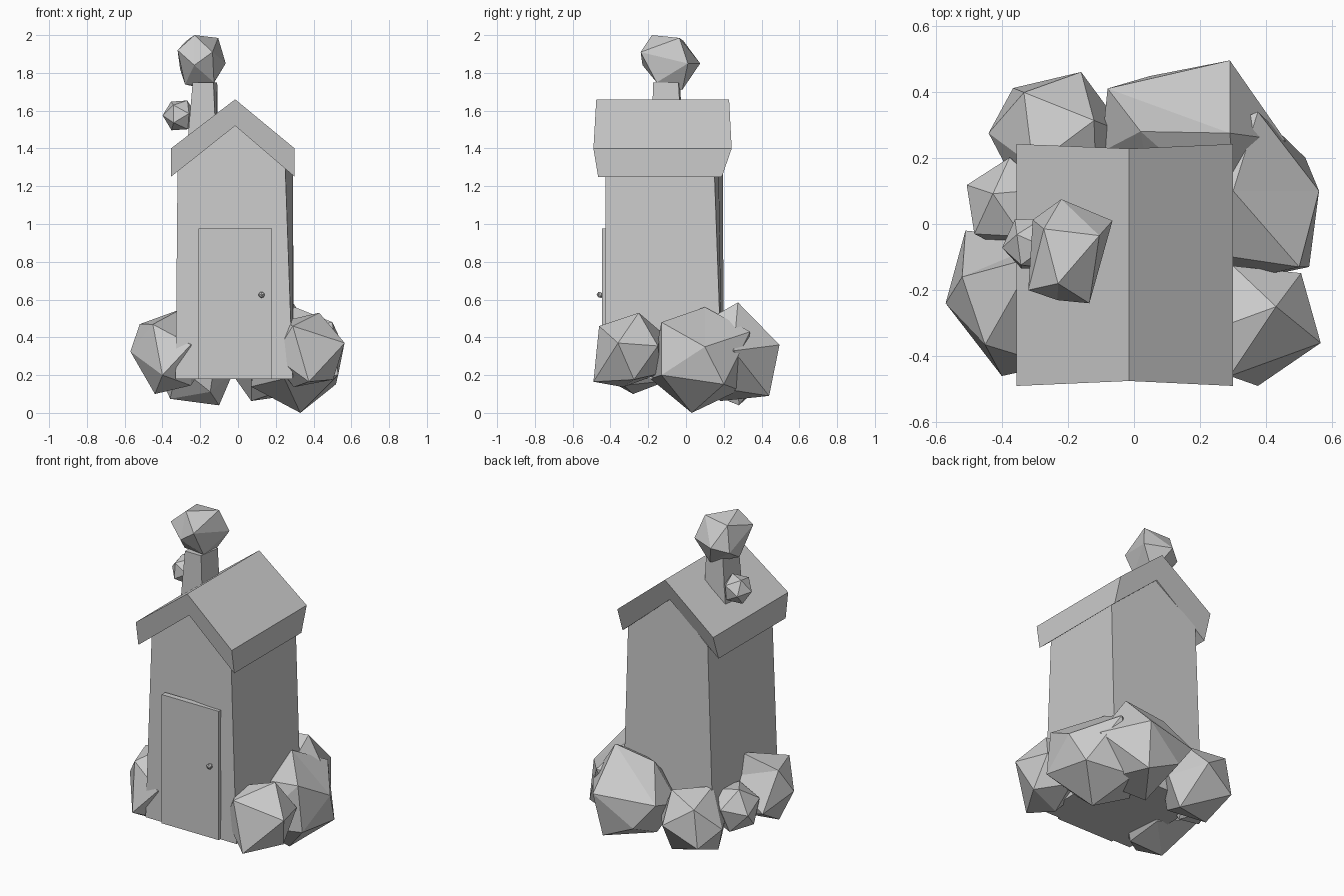
import bpy, bmesh
from mathutils import Vector, Matrix


def finish(name, bm):
    bmesh.ops.recalc_face_normals(bm, faces=bm.faces)
    me = bpy.data.meshes.new(name)
    bm.to_mesh(me)
    bm.free()
    ob = bpy.data.objects.new(name, me)
    bpy.context.collection.objects.link(ob)
    return ob


def loft(name, a, b):
    """Solid between two matching closed outlines."""
    bm = bmesh.new()
    va = [bm.verts.new(p) for p in a]
    vb = [bm.verts.new(p) for p in b]
    n = len(a)
    bm.faces.new(va)
    bm.faces.new(vb[::-1])
    for i in range(n):
        j = (i + 1) % n
        bm.faces.new((va[i], va[j], vb[j], vb[i]))
    return finish(name, bm)


def frame(a, b):
    x = Vector(a).normalized()
    z = x.cross(Vector(b)).normalized()
    return Matrix((x, z.cross(x), z)).transposed()


def blob(name, center, r, d1, d2, pulls=()):
    """Icosahedron with one corner along d1 and a neighbour towards d2;
    the nearest free corner is then pulled to each given point."""
    bm = bmesh.new()
    bmesh.ops.create_icosphere(bm, subdivisions=1, radius=r)
    bm.verts.ensure_lookup_table()
    v = bm.verts[0]
    w = v.link_edges[0].other_vert(v)
    rot = frame(d1, d2) @ frame(v.co, w.co).transposed()
    bm.transform(Matrix.Translation(center) @ rot.to_4x4())
    free = list(bm.verts)
    for p in map(Vector, pulls):
        near = min(free, key=lambda q: (q.co - p).length)
        near.co = p
        free.remove(near)
    return finish(name, bm)


# House walls: slightly skewed gabled prism
loft("house_walls",
     [(-0.33, -0.43, 0.18), (0.29, -0.43, 0.18), (0.25, -0.425, 1.30),
      (-0.015, -0.42, 1.53), (-0.32, -0.385, 1.29)],
     [(-0.325, 0.20, 0.18), (0.297, 0.19, 0.18), (0.29, 0.15, 1.28),
      (-0.015, 0.17, 1.53), (-0.285, 0.195, 1.31)])

# Roof: thick chevron, front and back ends leaning
profile = [(-0.355, 1.25), (-0.015, 1.52), (0.30, 1.25),
           (0.30, 1.40), (-0.015, 1.66), (-0.355, 1.40)]
front_y = [-0.465, -0.455, -0.465, -0.49, -0.475, -0.49]
back_y = [0.19, 0.18, 0.19, 0.242, 0.228, 0.242]
loft("roof", [(x, y, z) for (x, z), y in zip(profile, front_y)],
     [(x, y, z) for (x, z), y in zip(profile, back_y)])

# Door and knob
door = [(-0.21, 0.18), (0.18, 0.18), (0.18, 0.975), (-0.21, 0.975)]
loft("door", [(x, -0.445, z) for x, z in door], [(x, -0.41, z) for x, z in door])
blob("door_knob", (0.125, -0.456, 0.625), 0.018, (0, -1, 0), (0, 0, 1))

# Chimney: tapered square stack
loft("chimney",
     [(-0.27, -0.18, 1.40), (-0.115, -0.18, 1.40), (-0.105, -0.02, 1.40), (-0.26, -0.02, 1.40)],
     [(-0.24, -0.175, 1.75), (-0.13, -0.175, 1.75), (-0.11, -0.04, 1.75), (-0.23, -0.03, 1.75)])

# Smoke puffs
blob("smoke_large", (-0.20, -0.085, 1.86), 0.15, (-0.03, -0.09, 0.14), (0.10, 0.055, 0.125),
     [(-0.23, -0.18, 2.0), (-0.105, -0.035, 1.985), (-0.22, 0.075, 1.85),
      (-0.065, 0.01, 1.85), (-0.32, -0.20, 1.92), (-0.135, -0.24, 1.91),
      (-0.15, -0.02, 1.71)])
blob("smoke_small", (-0.31, -0.06, 1.575), 0.09, (-0.075, -0.01, 0.0), (-0.02, 0.03, 0.07))

# Bushes around the base
bushes = {
    "front_right": ((0.365, -0.30, 0.33), 0.208, (0.195, -0.06, 0.04), (0.08, 0.03, 0.20),
                    [(0.565, -0.36, 0.37), (0.43, -0.25, 0.53), (0.375, -0.49, 0.165),
                     (0.29, -0.46, 0.46), (0.19, -0.39, 0.30)]),
    "right": ((0.31, 0.065, 0.28), 0.28, (-0.02, 0.035, 0.275), (0.065, 0.275, 0.145),
              [(0.33, 0.03, 0.0), (0.30, 0.10, 0.56), (0.375, 0.34, 0.43),
               (0.56, 0.10, 0.35), (0.50, -0.13, 0.48), (0.53, -0.13, 0.20)]),
    "back_right": ((0.18, 0.235, 0.315), 0.28, (0.11, 0.26, 0.04), (0.11, 0.04, 0.265),
                   [(0.29, 0.495, 0.36), (0.29, 0.275, 0.585), (-0.08, 0.41, 0.35),
                    (0.26, 0.44, 0.09), (0.02, 0.28, 0.55)]),
    "back_left": ((-0.24, 0.255, 0.25), 0.22, (0.08, 0.20, 0.0), (0.20, -0.02, -0.03),
                  [(-0.16, 0.46, 0.27), (-0.44, 0.275, 0.25), (-0.10, 0.28, 0.04)]),
    "left": ((-0.37, 0.055, 0.29), 0.15, (-0.13, 0.06, 0.0), (-0.02, 0.02, 0.14)),
    "front_left": ((-0.35, -0.23, 0.32), 0.225, (-0.21, 0.0, 0.0), (-0.16, 0.08, 0.14),
                   [(-0.57, -0.24, 0.325), (-0.40, -0.46, 0.20), (-0.52, -0.16, 0.47),
                    (-0.51, -0.02, 0.25), (-0.44, -0.28, 0.10), (-0.30, -0.10, 0.55)]),
}
for side, args in bushes.items():
    blob("bush_" + side, *args)
